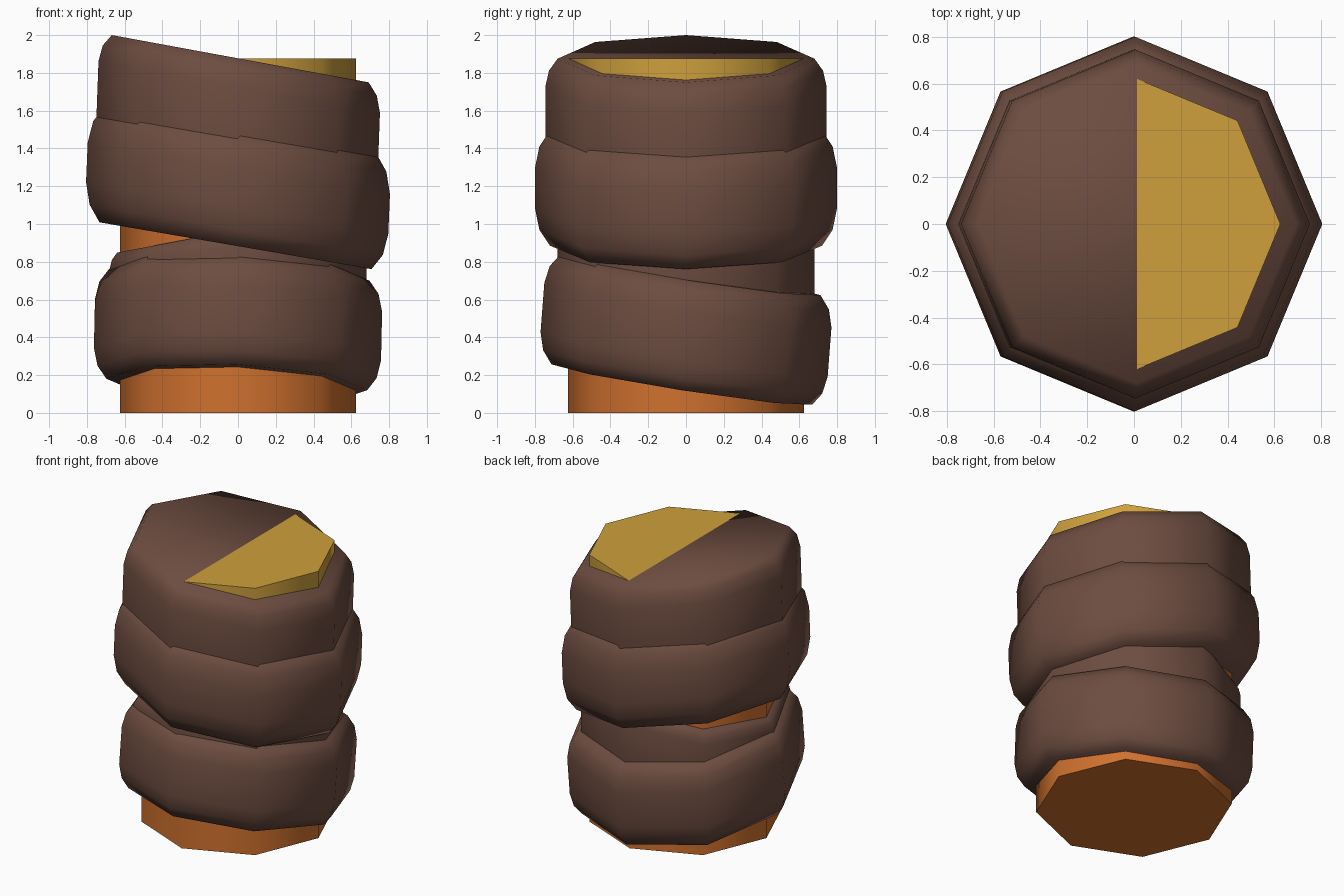
import bpy, bmesh, math

if "Cube" in bpy.data.objects:
    bpy.data.objects.remove(bpy.data.objects["Cube"])

def material(name, rgb):
    m = bpy.data.materials.new(name)
    m.diffuse_color = (*rgb, 1)
    m.use_nodes = True
    m.node_tree.nodes["Principled BSDF"].inputs["Base Color"].default_value = m.diffuse_color
    return m

brown = material("brown wrap", (0.153, 0.073, 0.052))
orange = material("orange core", (0.63, 0.165, 0.027))
yellow = material("yellow core end", (0.62, 0.35, 0.046))

SIDES = 8

def lathe(name, profile, mat, z=0.0, tilt_x=0.0, tilt_y=0.0, lean=0.5, smooth=60):
    """Capped octagonal solid from (radius, height) rings, tilted along x and y."""
    bm = bmesh.new()
    rings = []
    for r, h in profile:
        ring = []
        for i in range(SIDES):
            a = i * math.tau / SIDES
            x, y = r * math.cos(a), r * math.sin(a)
            ring.append(bm.verts.new((x - lean * tilt_x * h, y - lean * tilt_y * h,
                                      z + h + tilt_x * x + tilt_y * y)))
        rings.append(ring)
    for lo, hi in zip(rings, rings[1:]):
        for i in range(SIDES):
            j = (i + 1) % SIDES
            bm.faces.new((lo[i], lo[j], hi[j], hi[i]))
    bm.faces.new(rings[0][::-1])
    bm.faces.new(rings[-1])
    me = bpy.data.meshes.new(name)
    bm.to_mesh(me)
    bm.free()
    me.materials.append(mat)
    ob = bpy.data.objects.new(name, me)
    bpy.context.collection.objects.link(ob)
    bpy.ops.object.select_all(action='DESELECT')
    ob.select_set(True)
    bpy.context.view_layer.objects.active = ob
    bpy.ops.object.shade_smooth_by_angle(angle=math.radians(smooth))
    return ob

def band(name, radius, half, z, tilt_x, tilt_y, edge=0.07, rise=0.16, lean=0.5):
    """Wrap layer with rounded rims."""
    p = [(radius - edge, half), (radius - edge * 0.3, half - rise * 0.42),
         (radius, half - rise)]
    profile = [(r, -h) for r, h in p] + p[::-1]
    return lathe(name, profile, brown, z, tilt_x, tilt_y, lean, 75)

# Core, orange below and yellow at the top end
lathe("core_lower", [(0.625, 0), (0.625, 1.35)], orange)
lathe("core_top", [(0.625, 1.35), (0.625, 1.875)], yellow)

# Wrapped layers, bottom to top
band("lower_wrap", 0.76, 0.29, 0.44, -0.044, -0.155)
band("inner_wrap", 0.68, 0.25, 0.72, 0.19, 0.0, edge=0.04, rise=0.08, lean=0.0)
band("middle_wrap", 0.80, 0.305, 1.19, -0.172, 0.0, edge=0.08, rise=0.2, lean=0.25)
band("upper_wrap", 0.745, 0.325, 1.55, -0.184, 0.0, edge=0.065, rise=0.15, lean=0.2)
